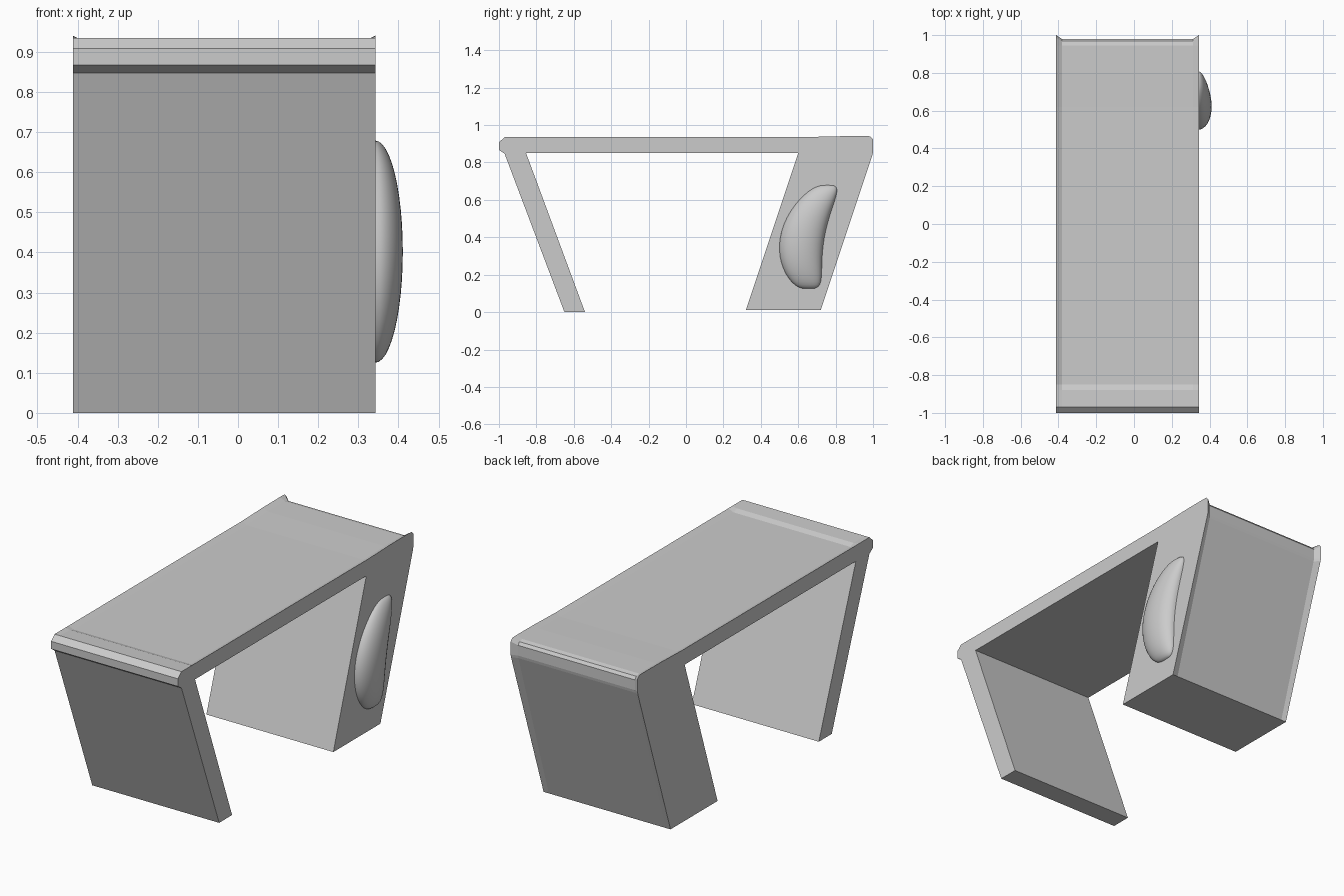
import bpy, bmesh, math

if "Cube" in bpy.data.objects:
    bpy.data.objects.remove(bpy.data.objects["Cube"])

X0, X1 = -0.412, 0.343

# Side profile (y, z) shared by the legs and slab underside
UNDER = [(-0.97, 0.847), (-0.65, 0.0), (-0.54, 0.0), (-0.855, 0.85),
         (0.6, 0.85), (0.32, 0.01), (0.72, 0.01)]
# Back and top contour: raised rim at the sides, recessed panel between
RIM = [(0.997, 0.84), (1.0, 0.855), (1.0, 0.925), (0.985, 0.94), (0.945, 0.941),
       (0.8, 0.94), (0.62, 0.935), (-0.85, 0.935), (-0.88, 0.935)]
PANEL = [(0.977, 0.835), (0.98, 0.85), (0.98, 0.905), (0.968, 0.92), (0.945, 0.926),
         (0.8, 0.926), (0.62, 0.921), (-0.85, 0.921), (-0.88, 0.931)]
LIP = [(-0.97, 0.935), (-1.0, 0.908), (-1.0, 0.867)]


def new_object(name, bm):
    mesh = bpy.data.meshes.new(name)
    bmesh.ops.recalc_face_normals(bm, faces=bm.faces)
    bm.to_mesh(mesh)
    bm.free()
    ob = bpy.data.objects.new(name, mesh)
    bpy.context.collection.objects.link(ob)
    return ob


# Bench body: profiles lofted across x
bm = bmesh.new()
stations = [(X0, RIM), (X0 + 0.03, PANEL), (X1 - 0.03, PANEL), (X1, RIM)]
rings = [[bm.verts.new((x, y, z)) for y, z in UNDER + top + LIP] for x, top in stations]
n = len(rings[0])
for a, b in zip(rings, rings[1:]):
    for i in range(n):
        j = (i + 1) % n
        bm.faces.new((a[i], a[j], b[j], b[i]))
caps = [bm.faces.new(rings[0]), bm.faces.new(rings[-1])]
bmesh.ops.recalc_face_normals(bm, faces=bm.faces)
bmesh.ops.triangulate(bm, faces=caps)
new_object("bench_body", bm)

# Bean-shaped side bump: a half sphere bent along a curved spine
bm = bmesh.new()
bmesh.ops.create_uvsphere(bm, u_segments=32, v_segments=24, radius=1)
bmesh.ops.delete(bm, geom=[v for v in bm.verts if v.co.x < -0.001], context='VERTS')
for v in bm.verts:
    x, y, h = v.co
    s = math.hypot(x, y)
    z = 0.402 + 0.277 * h
    spine = 0.615 + 1.1 * (z - 0.32) ** 2
    width = 0.118 * s ** 0.6
    side = y / s if s > 1e-5 else 0
    v.co = (X1 - 0.001 + 0.069 * x, spine + width * side, z)
bump = new_object("side_bump", bm)
for p in bump.data.polygons:
    p.use_smooth = True
